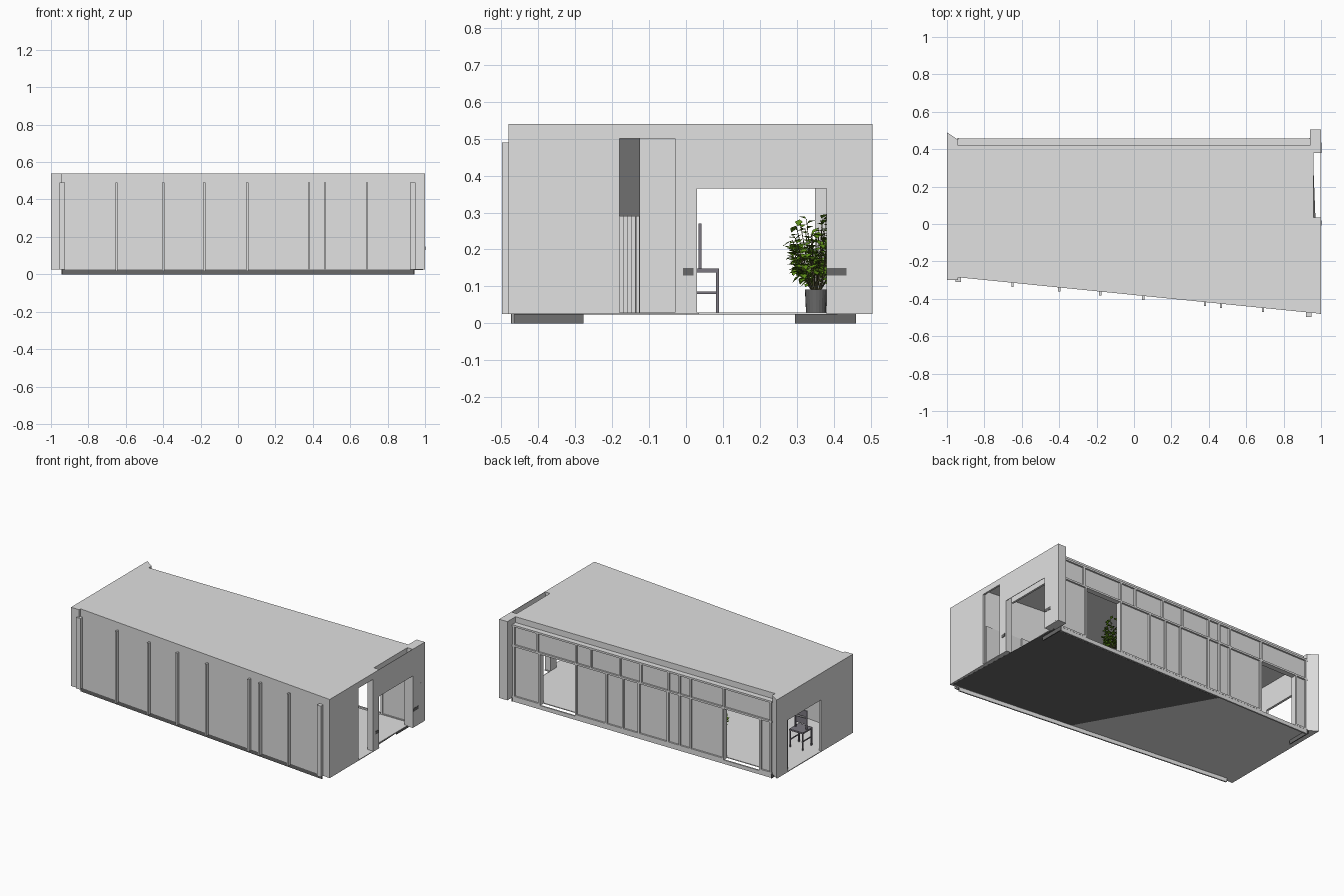
import bpy, bmesh, math, random
from mathutils import Vector, Matrix

if "Cube" in bpy.data.objects:
    bpy.data.objects.remove(bpy.data.objects["Cube"])

random.seed(4)


def material(name, r, g, b):
    m = bpy.data.materials.new(name)
    m.diffuse_color = (r, g, b, 1)
    m.use_nodes = True
    m.node_tree.nodes["Principled BSDF"].inputs["Base Color"].default_value = m.diffuse_color
    return m


LIGHT = material("light_grey", 0.75, 0.75, 0.75)
DARK = material("dark_grey", 0.14, 0.14, 0.14)
GREEN = material("leaf_green", 0.12, 0.3, 0.01)
STEM = material("stem_brown", 0.12, 0.11, 0.05)
CHAIR = material("chair_grey", 0.2, 0.19, 0.22)


def finish(name, bm, mat, recalc=True):
    if recalc:
        bmesh.ops.recalc_face_normals(bm, faces=bm.faces[:])
    me = bpy.data.meshes.new(name)
    bm.to_mesh(me)
    bm.free()
    me.materials.append(mat)
    ob = bpy.data.objects.new(name, me)
    bpy.context.collection.objects.link(ob)
    return ob


def boxes(name, items, mat):
    """One object from boxes given as (x0, x1, y0, y1, z0, z1)."""
    bm = bmesh.new()
    for x0, x1, y0, y1, z0, z1 in items:
        mtx = Matrix.Translation(((x0 + x1) / 2, (y0 + y1) / 2, (z0 + z1) / 2))
        mtx = mtx @ Matrix.Diagonal((x1 - x0, y1 - y0, z1 - z0, 1))
        bmesh.ops.create_cube(bm, size=1, matrix=mtx)
    return finish(name, bm, mat)


def prism(name, pts, z0, z1, mat):
    """Plan outline pushed up from z0 to z1."""
    bm = bmesh.new()
    f = bm.faces.new([bm.verts.new((x, y, z0)) for x, y in pts])
    r = bmesh.ops.extrude_face_region(bm, geom=[f])
    up = [v for v in r["geom"] if isinstance(v, bmesh.types.BMVert)]
    bmesh.ops.translate(bm, verts=up, vec=(0, 0, z1 - z0))
    return finish(name, bm, mat)


def front_y(x):
    """The front wall runs at a slant."""
    return -0.285 - (x + 0.94) * 0.195 / 1.94


def strip(x0, x1, d0, d1):
    """Plan outline of a strip following the front wall, d behind its face."""
    return [(x0, front_y(x0) + d0), (x1, front_y(x1) + d0),
            (x1, front_y(x1) + d1), (x0, front_y(x0) + d1)]


# Roof and floor
outline = [(-1, -0.3), (-0.94, -0.285), (1, -0.48), (1, 0.035),
           (0.96, 0.035), (0.96, 0.42), (-1, 0.42)]
prism("roof", outline, 0.53, 0.54, LIGHT)
prism("floor", outline, 0.025, 0.03, LIGHT)
prism("floor_underlay", [(0.15, front_y(0.15) + 0.01), (0.99, -0.465), (0.955, 0.41),
                         (-0.3, 0.41)], 0.0243, 0.025, DARK)

# Base beams
prism("front_base_beam", strip(-0.94, 0.94, 0, 0.004), 0, 0.025, DARK)
prism("front_base_lining", strip(-0.94, 0.94, 0.004, 0.008), 0, 0.025, LIGHT)
boxes("back_base_beam", [(-0.94, 0.94, 0.445, 0.455, 0.0, 0.025)], LIGHT)
boxes("back_base_ends", [(s * 0.94 - 0.003, s * 0.94 + 0.003, 0.295, 0.46, 0, 0.025)
                         for s in (-1, 1)], DARK)

# Slanted front wall with posts
prism("front_wall", strip(-0.94, 1, 0, 0.012), 0.025, 0.54, LIGHT)
posts = []
for x in (-0.65, -0.40, -0.18, 0.05, 0.38, 0.465, 0.69):
    posts.append((x - 0.006, x + 0.006, front_y(x) - 0.022, front_y(x) + 0.005, 0.018, 0.49))
for x in (-0.94, 0.935):
    posts.append((x - 0.015, x + 0.015, front_y(x) - 0.025, front_y(x) + 0.005, 0.025, 0.49))
boxes("front_posts", posts, LIGHT)
boxes("front_left_corner", [(-1, -0.94, -0.30, -0.28, 0.025, 0.54)], LIGHT)

# Left end wall with its doorway
boxes("left_wall", [(-1, -0.985, -0.3, 0.03, 0.025, 0.54),
                    (-1, -0.985, 0.03, 0.38, 0.365, 0.54),
                    (-1, -0.985, 0.38, 0.42, 0.025, 0.54),
                    (-0.985, -0.96, 0.35, 0.42, 0.025, 0.53)], LIGHT)
prism("back_left_corner", [(-1, 0.49), (-0.94, 0.45), (-0.94, 0.42), (-1, 0.38)],
      0.025, 0.54, LIGHT)

# Right end wall: narrow tall opening, post, thin facade over the wide doorway
boxes("right_wall", [(0.988, 1, -0.48, -0.18, 0.025, 0.54),
                     (0.988, 1, -0.18, -0.03, 0.5, 0.54),
                     (0.96, 1, -0.03, 0.03, 0.025, 0.54)], LIGHT)
boxes("right_facade_header", [(0.997, 1, 0.03, 0.38, 0.365, 0.54)], LIGHT)
boxes("right_inner_header", [(0.945, 0.958, 0.03, 0.38, 0.365, 0.535)], LIGHT)
boxes("back_right_column", [(0.94, 1, 0.38, 0.505, 0.025, 0.54)], LIGHT)
boxes("column_hatch", [(0.998, 1.001, 0.46, 0.485, 0.03, 0.29)], LIGHT)
boxes("door_plates", [(0.997, 1.002, -0.008, 0.02, 0.13, 0.15),
                      (0.997, 1.002, 0.38, 0.435, 0.13, 0.15)], DARK)

# Back wall with two openings
y0, y1 = 0.425, 0.445
boxes("back_wall", [(0.745, 0.94, y0, y1, 0.025, 0.36),
                    (-0.585, 0.48, y0, y1, 0.025, 0.36),
                    (-0.94, -0.855, y0, y1, 0.025, 0.36),
                    (-0.94, 0.94, y0, y1, 0.36, 0.5)], LIGHT)
frame = [(-0.94, 0.94, 0.42, 0.456, z, z + 0.012) for z in (0.36, 0.49)]
frame += [(a, b, 0.42, 0.456, 0.025, 0.036) for a, b in
          ((-0.94, -0.855), (-0.585, 0.48), (0.745, 0.94))]
for x in (0.93, 0.745, 0.48, 0.26, 0.14, 0.025, -0.185, -0.27, -0.35, -0.585, -0.855, -0.93):
    frame.append((x - 0.006, x + 0.006, 0.42, 0.456, 0.025, 0.36))
for x in (0.93, 0.76, 0.48, 0.37, 0.16, 0.01, -0.19, -0.27, -0.35, -0.59, -0.93):
    frame.append((x - 0.006, x + 0.006, 0.42, 0.456, 0.36, 0.5))
boxes("back_wall_frame", frame, LIGHT)
boxes("back_fascia", [(-0.96, 0.96, 0.41, 0.42, 0.49, 0.54)], LIGHT)

# Slanted inner partition with stepped low cabinets in front
prism("partition", [(0.33, -0.125), (0.985, -0.18), (0.985, -0.19), (0.33, -0.135)],
      0.03, 0.53, LIGHT)
boxes("low_cabinets", [(0.36, 0.98 - 0.125 * i, -0.18 + 0.011 * i, -0.1695 + 0.011 * i,
                        0.03, 0.29) for i in range(5)], LIGHT)

# Chair near the left doorway
cx, cy = -0.86, 0.04
parts = [(cx - 0.05, cx + 0.05, cy - 0.05, cy + 0.05, 0.138, 0.148)]
for sx in (-1, 1):
    for sy in (-1, 1):
        x, y = cx + sx * 0.045, cy + sy * 0.045
        parts.append((x - 0.004, x + 0.004, y - 0.004, y + 0.004, 0.03, 0.14))
    x = cx + sx * 0.04
    parts.append((x - 0.004, x + 0.004, cy - 0.006, cy + 0.002, 0.148, 0.27))
    parts.append((x - 0.003, x + 0.003, cy - 0.045, cy + 0.045, 0.08, 0.086))
parts += [(cx - 0.044, cx + 0.044, cy - 0.005, cy + 0.001, z, z + 0.04) for z in (0.18, 0.23)]
boxes("chair", parts, CHAIR)


# Potted plants: tapered pot, stems, folded leaves
def plant(px, py):
    bm = bmesh.new()
    bmesh.ops.create_cone(bm, cap_ends=True, segments=20, radius1=0.027, radius2=0.030,
                          depth=0.062, matrix=Matrix.Translation((px, py, 0.061)))
    finish("plant_pot", bm, DARK)
    stems, leaves = bmesh.new(), bmesh.new()
    for i in range(26):
        a = i * 2.4
        h = 0.04 + 0.17 * random.random()
        reach = 0.025 + 0.04 * math.sin(math.pi * h / 0.24)
        base = Vector((px + 0.012 * math.cos(a), py + 0.012 * math.sin(a), 0.09))
        tip = Vector((px + reach * math.cos(a), py + reach * math.sin(a), 0.09 + h))
        d = tip - base
        bmesh.ops.create_cone(stems, segments=4, radius1=0.0015, radius2=0.001, depth=d.length,
                              matrix=Matrix.Translation((base + tip) / 2)
                              @ d.to_track_quat("Z", "Y").to_matrix().to_4x4())
        for k in range(9):
            p = base.lerp(tip, 0.45 + 0.55 * k / 8)
            b = a + random.uniform(-1.6, 1.6)
            fwd = Vector((math.cos(b), math.sin(b), random.uniform(-0.9, 0.4)))
            fwd = fwd.normalized() * random.uniform(0.02, 0.034)
            side = fwd.cross(Vector((0, 0, 1))).normalized() * 0.011
            lift = Vector((0, 0, 0.003))
            v = [leaves.verts.new(q) for q in (p, p + fwd * 0.5 - side + lift, p + fwd,
                                               p + fwd * 0.5 + side + lift)]
            # wound so that the leaf tops face up
            leaves.faces.new((v[0], v[2], v[1]) if side.cross(fwd).z < 0 else (v[0], v[1], v[2]))
            leaves.faces.new((v[0], v[3], v[2]) if side.cross(fwd).z < 0 else (v[0], v[2], v[3]))
    for f in leaves.faces:
        f.normal_update()
        if f.normal.z < 0:
            f.normal_flip()
    finish("plant_stems", stems, STEM)
    finish("plant_leaves", leaves, GREEN, recalc=False)


plant(0.44, 0.352)
plant(-0.46, 0.352)
